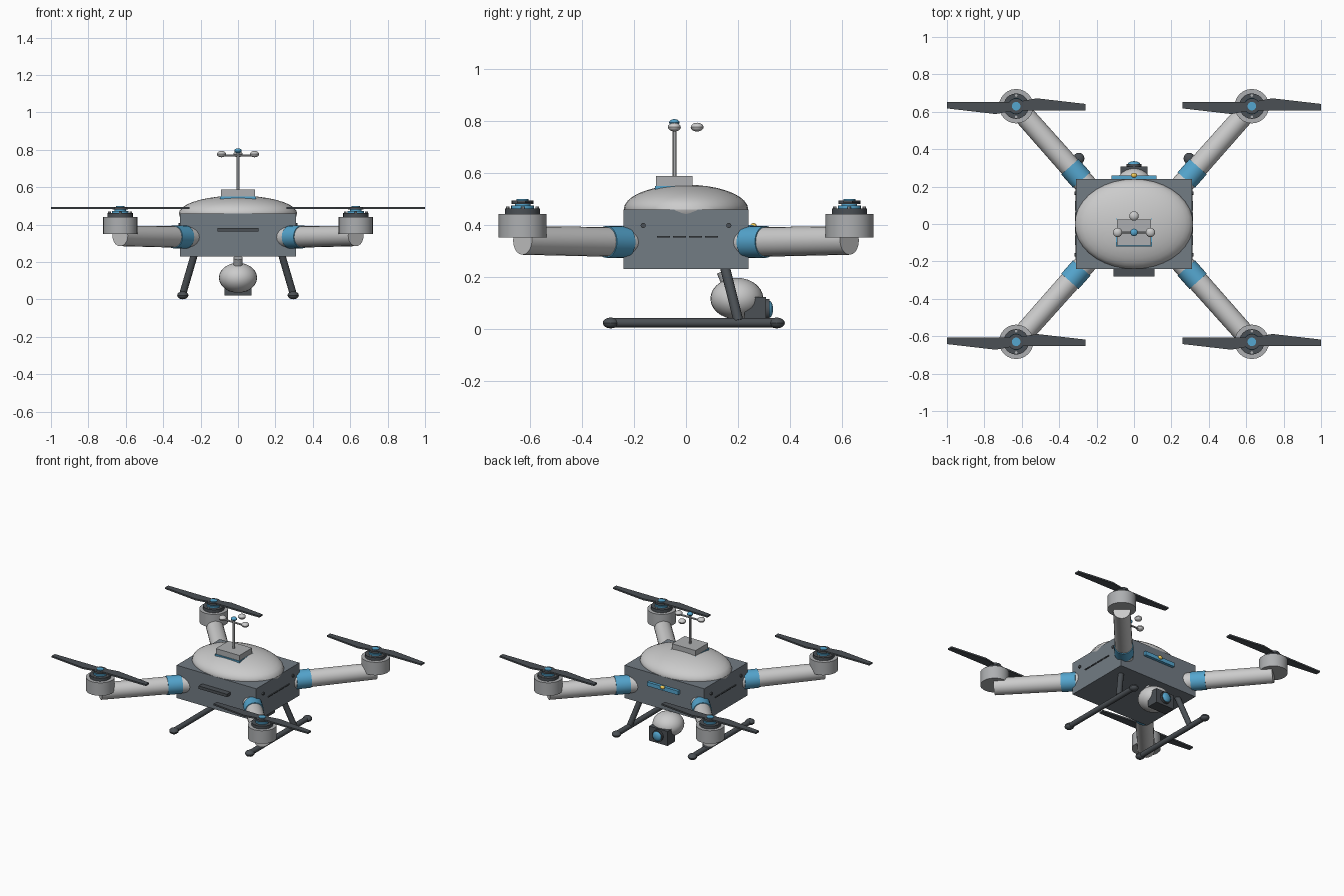
import bpy, bmesh, math
from mathutils import Vector, Matrix

if "Cube" in bpy.data.objects:
    bpy.data.objects.remove(bpy.data.objects["Cube"])


def mat(name, c):
    m = bpy.data.materials.new(name)
    m.diffuse_color = (*c, 1)
    m.use_nodes = True
    m.node_tree.nodes["Principled BSDF"].inputs["Base Color"].default_value = m.diffuse_color
    return m


SLATE = mat("slate", (0.17, 0.20, 0.23))
DARK = mat("dark", (0.07, 0.08, 0.09))
BLUE = mat("blue", (0.09, 0.38, 0.62))
YELLOW = mat("yellow", (0.9, 0.6, 0.1))
WHITE = mat("white", (0.8, 0.8, 0.8))
GREY = mat("grey", (0.42, 0.43, 0.44))


def finish(name, bm, m, smooth=True):
    me = bpy.data.meshes.new(name)
    bmesh.ops.recalc_face_normals(bm, faces=bm.faces)
    bm.to_mesh(me)
    bm.free()
    ob = bpy.data.objects.new(name, me)
    bpy.context.collection.objects.link(ob)
    me.materials.append(m)
    if smooth:
        bpy.ops.object.select_all(action='DESELECT')
        ob.select_set(True)
        bpy.context.view_layer.objects.active = ob
        bpy.ops.object.shade_smooth_by_angle(angle=math.radians(30))
    return ob


def box(name, lo, hi, m):
    lo, hi = Vector(lo), Vector(hi)
    bm = bmesh.new()
    bmesh.ops.create_cube(bm, size=1, matrix=Matrix.Translation((lo + hi) / 2)
                          @ Matrix.Diagonal((*(hi - lo), 1)))
    return finish(name, bm, m, False)


def rod(name, a, b, r, m, r2=None, n=20):
    a, b = Vector(a), Vector(b)
    d = b - a
    bm = bmesh.new()
    bmesh.ops.create_cone(bm, cap_ends=True, segments=n, radius1=r, radius2=r if r2 is None else r2,
                          depth=d.length, matrix=Matrix.Translation((a + b) / 2)
                          @ d.to_track_quat('Z', 'Y').to_matrix().to_4x4())
    return finish(name, bm, m)


def ball(name, c, r, m, n=24):
    bm = bmesh.new()
    bmesh.ops.create_uvsphere(bm, u_segments=n, v_segments=n // 2, radius=1,
                              matrix=Matrix.Translation(c) @ Matrix.Diagonal((*r, 1)))
    return finish(name, bm, m)


def propeller(name, cx, cy):
    half = [(0, 0.022), (0.11, 0.042), (0.37, 0.012), (0.37, -0.022), (0.1, -0.022)]
    pts = half + [(-x, -y) for x, y in half]
    bm = bmesh.new()
    f = bm.faces.new([bm.verts.new((cx + x, cy + y, 0.484)) for x, y in pts])
    ext = bmesh.ops.extrude_face_region(bm, geom=[f])
    bmesh.ops.translate(bm, vec=(0, 0, 0.011),
                        verts=[v for v in ext['geom'] if isinstance(v, bmesh.types.BMVert)])
    return finish(name, bm, DARK, False)


# Hull and domed canopy
box("hull", (-0.31, -0.24, 0.23), (0.31, 0.24, 0.46), SLATE)
ball("canopy", (0, 0, 0.46), (0.316, 0.24, 0.095), WHITE, 36)

# Front shelf, rear light bar
box("front_vent", (-0.11, -0.28, 0.363), (0.11, -0.23, 0.383), DARK)
box("rear_light_bar", (-0.12, 0.23, 0.372), (0.12, 0.26, 0.4), BLUE)
ball("rear_light", (0, 0.26, 0.395), (0.017, 0.013, 0.012), YELLOW, 16)

# Antenna base, mast and sensor pods
box("antenna_plate", (-0.095, -0.12, 0.535), (0.095, 0.03, 0.55), BLUE)
box("antenna_base", (-0.092, -0.115, 0.55), (0.092, 0.025, 0.588), GREY)
rod("antenna_mast", (0, -0.045, 0.58), (0, -0.045, 0.79), 0.008, GREY, n=12)
ball("antenna_tip", (0, -0.045, 0.795), (0.02, 0.02, 0.013), BLUE, 16)
rod("antenna_crossbar", (-0.09, -0.045, 0.77), (0.09, -0.045, 0.77), 0.006, GREY, n=10)
for i, (x, y) in enumerate([(-0.088, -0.045), (0.088, -0.045), (0, 0.043)]):
    ball(f"sensor_pod_{i}", (x, y, 0.777), (0.025, 0.025, 0.017), WHITE, 16)

# Arms with collars, motors and propellers
for sx in (-1, 1):
    for sy in (-1, 1):
        tag = f"{'right' if sx > 0 else 'left'}_{'rear' if sy > 0 else 'front'}"
        a = Vector((sx * 0.25, sy * 0.202, 0.333))
        b = Vector((sx * 0.63, sy * 0.63, 0.34))
        d = (b - a).normalized()
        rod("arm_" + tag, a, b, 0.058, WHITE, 0.055, n=20)
        rod("arm_collar_" + tag, a + d * 0.045, a + d * 0.14, 0.062, BLUE)
        cx, cy = b.x, b.y

        def stack(name, r, z0, z1, m):
            rod(f"{name}_{tag}", (cx, cy, z0), (cx, cy, z1), r, m, n=24)
        stack("motor_pod", 0.092, 0.351, 0.442, GREY)
        stack("motor", 0.068, 0.44, 0.463, DARK)
        stack("motor_ring", 0.044, 0.46, 0.474, BLUE)
        stack("motor_shaft", 0.03, 0.47, 0.487, BLUE)
        stack("propeller_hub", 0.042, 0.48, 0.494, DARK)
        stack("propeller_cap", 0.023, 0.49, 0.499, BLUE)
        for k in range(4):
            x = cx + 0.057 * math.cos(k * math.pi / 2)
            y = cy + 0.057 * math.sin(k * math.pi / 2)
            rod(f"motor_bolt_{tag}_{k}", (x, y, 0.46), (x, y, 0.47), 0.007, GREY, n=8)
        propeller("propeller_" + tag, cx, cy)

# Side vents, screws and landing gear
for sx in (-1, 1):
    side = 'right' if sx > 0 else 'left'
    for k in range(4):
        y = -0.087 + k * 0.0615
        box(f"side_vent_{side}_{k}", (sx * 0.312 - 0.004, y - 0.025, 0.351),
            (sx * 0.312 + 0.004, y + 0.025, 0.358), DARK)
    for y in (-0.165, 0.165):
        rod(f"side_screw_{side}", (sx * 0.305, y, 0.398), (sx * 0.319, y, 0.398), 0.01, DARK, n=12)
    x = sx * 0.295
    rod("leg_" + side, (sx * 0.232, 0.148, 0.245), (x, 0.202, 0.03), 0.019, DARK, n=16)
    rod("skid_" + side, (x, -0.29, 0.023), (x, 0.35, 0.023), 0.018, DARK, n=16)
    for y in (-0.29, 0.35):
        ball("skid_cap_" + side, (x, y, 0.022), (0.03, 0.031, 0.021), DARK, 16)

# Camera gimbal
rod("gimbal_neck", (0, 0.142, 0.222), (0, 0.19, 0.11), 0.025, GREY)
ball("gimbal_ball", (0, 0.196, 0.116), (0.102, 0.102, 0.08), WHITE, 28)
box("camera_body", (-0.072, 0.225, 0.02), (0.072, 0.308, 0.122), DARK)
rod("camera_lens_ring", (0, 0.3, 0.075), (0, 0.322, 0.075), 0.04, DARK)
ball("camera_lens", (0, 0.318, 0.075), (0.034, 0.018, 0.034), BLUE, 20)
